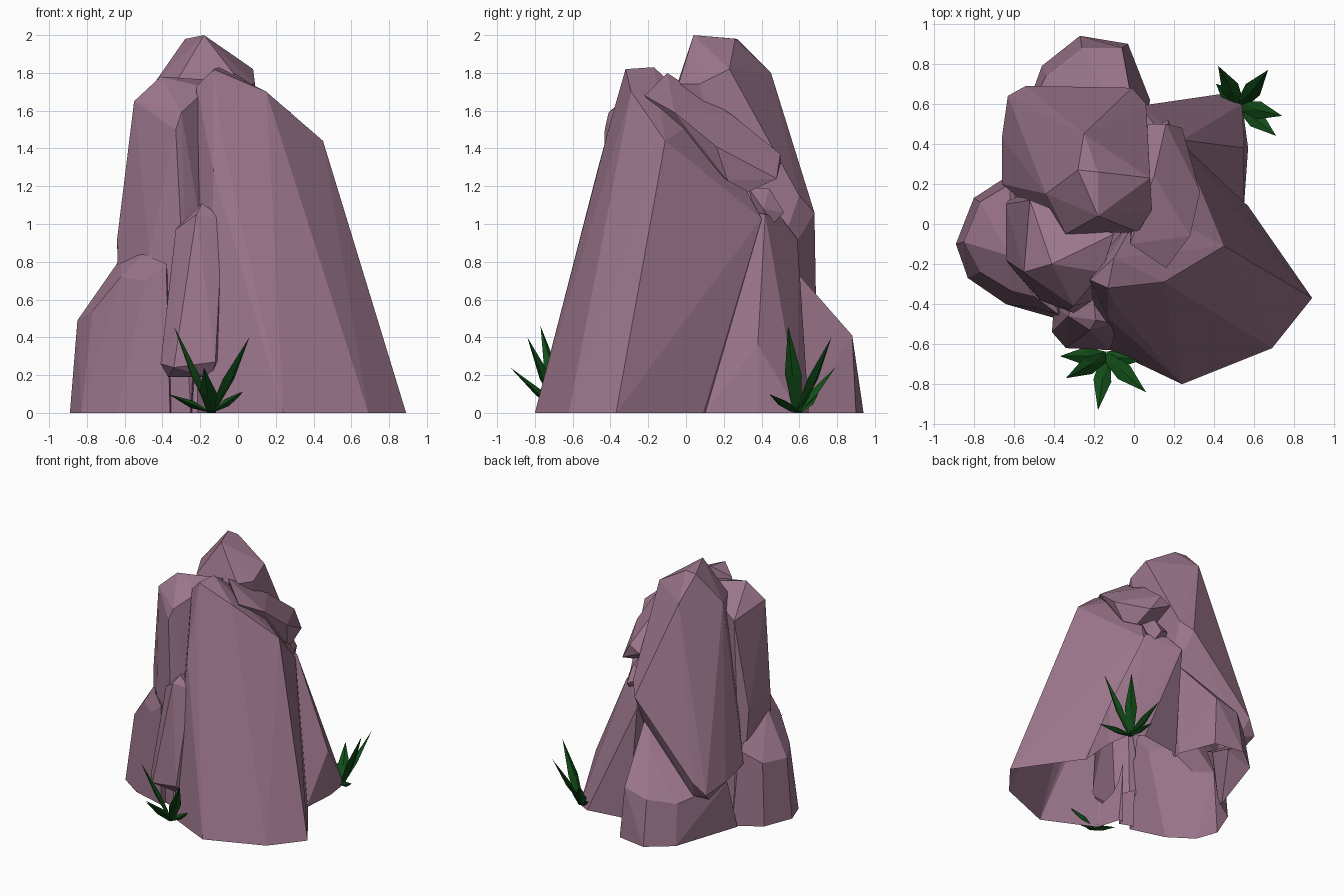
import bpy, bmesh
from mathutils import Vector


def material(name, color):
    m = bpy.data.materials.new(name)
    m.diffuse_color = (*color, 1)
    return m


ROCK = material("mauve_stone", (0.33, 0.18, 0.26))
LEAF = material("leaf_green", (0.006, 0.075, 0.009))
rocks = []


def add_object(name, bm, mat):
    mesh = bpy.data.meshes.new(name)
    bm.to_mesh(mesh)
    bm.free()
    mesh.materials.append(mat)
    ob = bpy.data.objects.new(name, mesh)
    bpy.context.collection.objects.link(ob)
    return ob


def rock(name, *points):
    """Faceted boulder: convex hull of its corner points."""
    bm = bmesh.new()
    for p in points:
        bm.verts.new(p)
    bmesh.ops.convex_hull(bm, input=bm.verts)
    loose = [v for v in bm.verts if not v.link_faces]
    bmesh.ops.delete(bm, geom=loose, context='VERTS')
    bmesh.ops.recalc_face_normals(bm, faces=bm.faces)
    rocks.append(add_object(name, bm, ROCK))


def plant(name, root, tips, width=0.045):
    """Tuft of folded, pointed blades fanning out from one root."""
    bm = bmesh.new()
    root = Vector(root)
    for t in tips:
        axis = Vector(t) - root
        out = Vector((axis.x, axis.y, 0)).normalized()
        side = Vector((-out.y, out.x, 0))
        under = axis.cross(side).normalized() * 0.02
        mid = root + axis * 0.45
        a, b = [bm.verts.new(root + side * s * width * 0.5) for s in (-1, 1)]
        c, d = [bm.verts.new(mid + side * s * width) for s in (-1, 1)]
        e, f = bm.verts.new(mid - under), bm.verts.new(mid + under)
        tip = bm.verts.new(t)
        for k in (e, f):
            for face in ((a, b, k), (a, k, c), (b, d, k), (c, k, tip), (k, d, tip)):
                bm.faces.new(face)
    bmesh.ops.recalc_face_normals(bm, faces=bm.faces)
    return add_object(name, bm, LEAF)


# Large sloping rock at front right
rock("main_slope",
     (0.24, -0.80, 0), (0.69, -0.62, 0), (0.89, -0.37, 0), (0.57, 0.09, 0),
     (-0.16, -0.61, 0), (-0.28, -0.2, 0), (0.1, 0.4, 0),
     (0.15, -0.29, 1.70), (0.45, -0.11, 1.44), (-0.13, -0.32, 1.82),
     (-0.22, -0.28, 1.73), (-0.10, -0.17, 1.83), (-0.10, -0.40, 1.54),
     (-0.13, -0.47, 1.28), (0.24, 0.40, 1.03), (0.05, 0.10, 1.58))

# Tall rear column, overhanging at its foot
rock("rear_column",
     (-0.18, 0.04, 2.0), (-0.28, 0.27, 1.98), (-0.18, 0.26, 1.98),
     (0.08, 0.23, 1.82), (0.09, 0.07, 1.74), (0.02, -0.04, 1.74),
     (-0.34, -0.05, 1.73), (-0.44, 0.15, 1.75), (-0.25, 0.45, 1.80),
     (-0.66, 0.43, 0.44), (-0.63, 0.64, 0.40), (-0.54, 0.69, 0.50),
     (-0.50, 0.62, 0.36), (-0.60, 0.56, 0.33),
     (-0.01, 0.68, 1.06), (0.06, 0.60, 1.15), (-0.66, 0.20, 0.50),
     (-0.20, 0.0, 0.3), (0.05, 0.40, 0.6))

# Left column
rock("left_column",
     (-0.41, -0.20, 1.78), (-0.55, -0.24, 1.65), (-0.30, -0.41, 1.59),
     (-0.33, -0.43, 1.50), (-0.52, 0.12, 1.60), (-0.16, -0.24, 1.72),
     (-0.10, -0.05, 1.76), (-0.64, -0.18, 0.92), (-0.64, 0.10, 0.9),
     (-0.47, -0.38, 0.84), (-0.62, -0.20, 0), (-0.50, -0.37, 0),
     (-0.25, -0.47, 0), (-0.20, -0.38, 1.0), (-0.60, 0.15, 0), (-0.20, 0.0, 0))

# Low boulder at left
rock("low_left_boulder",
     (-0.89, -0.10, 0), (-0.83, -0.27, 0), (-0.64, -0.40, 0), (-0.50, -0.42, 0),
     (-0.80, 0.13, 0), (-0.60, 0.26, 0), (-0.30, 0, 0), (-0.36, -0.48, 0),
     (-0.85, -0.09, 0.49), (-0.77, -0.24, 0.54), (-0.62, -0.33, 0.72),
     (-0.49, -0.42, 0.70), (-0.38, -0.45, 0.79), (-0.50, -0.36, 0.84),
     (-0.62, -0.16, 0.82), (-0.77, 0.11, 0.50), (-0.62, 0.20, 0.60))

# Low boulder at the back
rock("low_rear_boulder",
     (-0.64, 0.25, 0), (-0.46, 0.79, 0), (-0.27, 0.94, 0), (-0.03, 0.90, 0),
     (0.08, 0.62, 0), (0, 0.2, 0), (-0.26, 0.88, 0.36), (-0.06, 0.88, 0.41),
     (-0.44, 0.74, 0.32), (-0.12, 0.64, 0.66), (0.02, 0.45, 0.9),
     (-0.62, 0.35, 0.40))

# Spur reaching to the back right
rock("right_spur",
     (0.55, 0.10, 0), (0.57, 0.38, 0), (0.54, 0.60, 0), (0.44, 0.65, 0),
     (0.10, 0.60, 0), (0, 0.1, 0), (0.55, 0.38, 0.36), (0.44, 0.54, 0.36),
     (0.24, 0.42, 1.05), (0.10, 0.50, 1.04), (0.03, 0.59, 0.92), (0.05, 0.2, 1.1))

# Narrow slab leaning on the front, clear of the ground
rock("front_slab",
     (-0.19, -0.48, 1.11), (-0.08, -0.50, 1.03), (-0.33, -0.46, 0.97),
     (-0.22, -0.53, 1.05), (-0.41, -0.54, 0.26), (-0.34, -0.62, 0.24),
     (-0.12, -0.63, 0.27), (-0.37, -0.50, 0.19), (-0.14, -0.57, 0.19),
     (-0.40, -0.40, 0.35), (-0.05, -0.45, 0.30), (-0.22, -0.22, 1.05))

# Cap rock on the right shoulder, with a pebble wedged below
rock("shoulder_cap",
     (0.16, 0.50, 1.37), (0.24, 0.48, 1.24), (0.29, 0.22, 1.23),
     (0.33, 0.16, 1.41), (0.25, 0.33, 1.17), (0.08, 0.08, 1.66),
     (0.10, 0.24, 1.58), (0.07, 0.50, 1.32), (0.0, 0.3, 1.25),
     (-0.02, -0.10, 1.80), (0.28, -0.06, 1.59), (0.16, -0.22, 1.68),
     (0.0, 0.0, 1.4))
rock("wedged_pebble",
     (0.17, 0.38, 1.01), (0.23, 0.41, 1.08), (0.17, 0.52, 1.06),
     (0.19, 0.46, 1.00), (0.05, 0.40, 1.00), (0.05, 0.45, 1.12),
     (0.20, 0.33, 1.19), (0.17, 0.44, 1.19))

# Hidden core filling the gaps between the rocks
rock("core", (-0.72, 0.12, 0), (-0.45, -0.35, 0), (0, -0.5, 0), (0.3, 0, 0),
     (0.15, 0.55, 0), (-0.3, 0.6, 0), (-0.55, 0.0, 0.75), (-0.1, -0.3, 1.55),
     (-0.05, 0.1, 1.55), (0.1, 0.4, 0.9), (-0.35, 0.4, 0.8))

# Fuse all rocks into one skin and open its underside
outcrop = rocks[0]
bpy.context.view_layer.objects.active = outcrop
for other in rocks[1:]:
    mod = outcrop.modifiers.new("fuse", 'BOOLEAN')
    mod.operation, mod.solver, mod.object = 'UNION', 'EXACT', other
    bpy.ops.object.modifier_apply(modifier=mod.name)
    bpy.data.objects.remove(other)
outcrop.name = "rock_outcrop"
bm = bmesh.new()
bm.from_mesh(outcrop.data)
under = [f for f in bm.faces if all(v.co.z < 1e-3 for v in f.verts)]
bmesh.ops.delete(bm, geom=under, context='FACES')
bmesh.ops.dissolve_limit(bm, angle_limit=0.06, verts=bm.verts, edges=bm.edges)
bm.to_mesh(outcrop.data)
bm.free()

# Plant tufts
plant("front_plant", (-0.14, -0.66, 0),
      [(-0.34, -0.77, 0.46), (0.06, -0.84, 0.40), (-0.18, -0.93, 0.24),
       (-0.37, -0.66, 0.10), (0.04, -0.68, 0.12)])
plant("back_plant", (0.53, 0.59, 0),
      [(0.74, 0.54, 0.46), (0.67, 0.77, 0.40), (0.42, 0.79, 0.24),
       (0.71, 0.44, 0.10), (0.41, 0.70, 0.10)])
